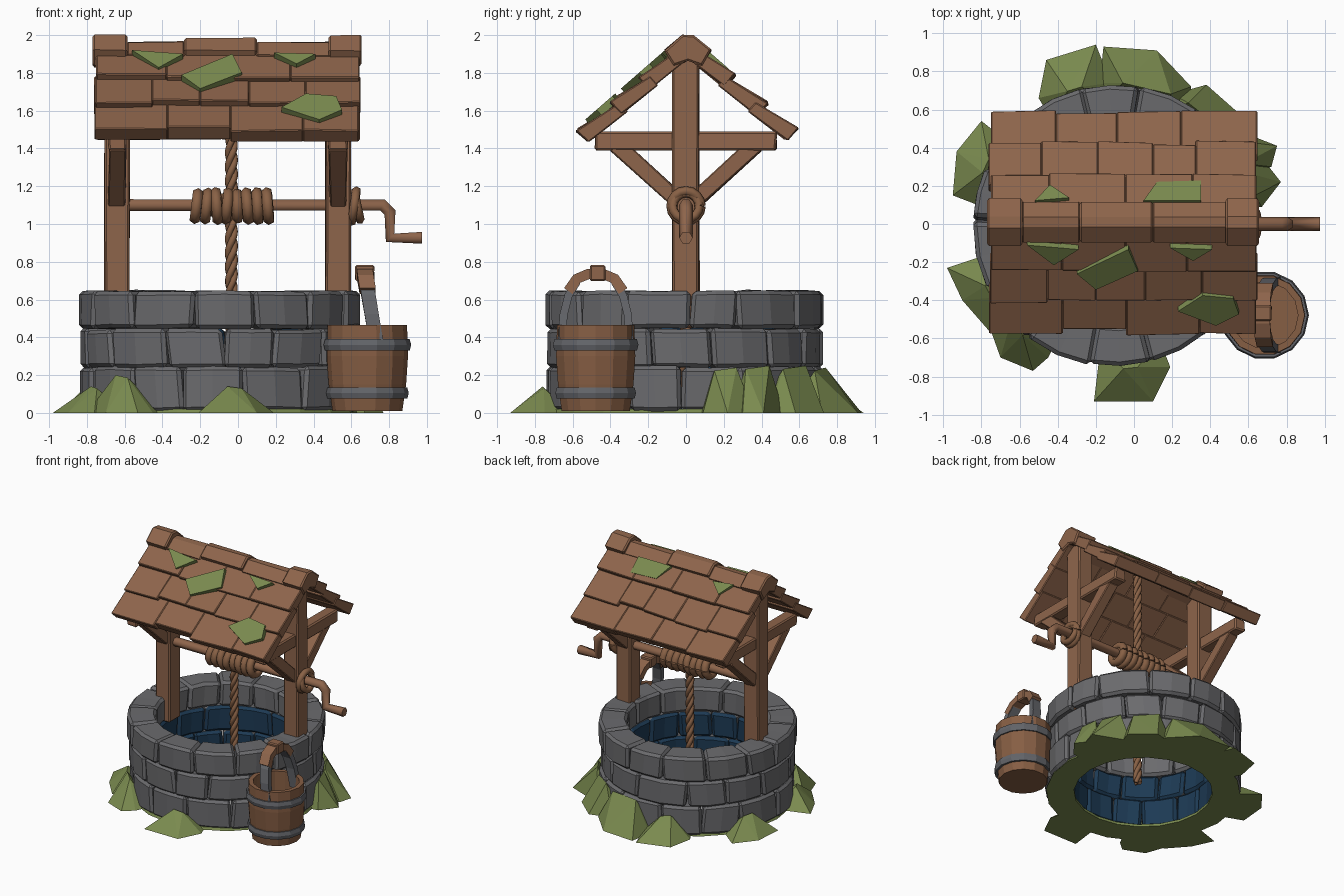
import bpy, bmesh, math, random
from mathutils import Vector

if "Cube" in bpy.data.objects:
    bpy.data.objects.remove(bpy.data.objects["Cube"])
random.seed(7)
CX, CY = -0.098, -0.01  # centre of the stone ring


def mat(name, c):
    m = bpy.data.materials.new(name)
    m.diffuse_color = (*c, 1)
    m.use_nodes = True
    m.node_tree.nodes["Principled BSDF"].inputs["Base Color"].default_value = m.diffuse_color
    return m


WOOD = mat("wood", (0.27, 0.129, 0.07))
DARKWOOD = mat("bucket wood", (0.24, 0.112, 0.057))
ROPE = mat("rope", (0.25, 0.12, 0.06))
STONE = mat("stone", (0.145, 0.145, 0.153))
IRON = mat("iron", (0.125, 0.129, 0.142))
MOSS = mat("moss", (0.195, 0.255, 0.078))
BLUE = mat("wet blue stone", (0.012, 0.042, 0.088))


def finish(bm, name, *mats):
    bmesh.ops.recalc_face_normals(bm, faces=bm.faces)
    me = bpy.data.meshes.new(name)
    bm.to_mesh(me)
    bm.free()
    for m in mats:
        me.materials.append(m)
    ob = bpy.data.objects.new(name, me)
    bpy.context.collection.objects.link(ob)
    return ob


def jit(a):
    return random.uniform(-a, a)


def loft(bm, rings, closed=False):
    """Joins rings of points into a tube, capped unless closed."""
    vs = [[bm.verts.new(p) for p in r] for r in rings]
    n = len(vs[0])
    for i in range(len(vs) if closed else len(vs) - 1):
        a, b = vs[i], vs[(i + 1) % len(vs)]
        for k in range(n):
            bm.faces.new((a[k], a[(k + 1) % n], b[(k + 1) % n], b[k]))
    if not closed:
        bm.faces.new(vs[0])
        bm.faces.new(vs[-1])


def bar(name, a, b, wx, wt, m, bevel=0.01, j=0.006):
    """Hewn timber from a to b in a yz plane: width wx along x, wt across."""
    bm = bmesh.new()
    a, b = Vector(a), Vector(b)
    n = Vector((1, 0, 0)).cross((b - a).normalized()) * wt / 2
    x = Vector((wx / 2, 0, 0))
    loft(bm, [[p + s * x + t * n + Vector((jit(j), jit(j), 0))
               for s, t in ((-1, -1), (1, -1), (1, 1), (-1, 1))] for p in (a, b)])
    bmesh.ops.bevel(bm, geom=bm.edges[:], offset=bevel, segments=1, affect='EDGES')
    return finish(bm, name, m)


def tube(name, paths, r, m, res=1):
    cu = bpy.data.curves.new(name, 'CURVE')
    cu.dimensions = '3D'
    cu.bevel_depth, cu.bevel_resolution, cu.use_fill_caps = r, res, True
    for pts in paths:
        sp = cu.splines.new('POLY')
        sp.points.add(len(pts) - 1)
        for q, p in zip(sp.points, pts):
            q.co = (*p, 1)
    tmp = bpy.data.objects.new(name, cu)
    me = bpy.data.meshes.new_from_object(tmp)
    bpy.data.objects.remove(tmp)
    me.materials.clear()
    me.materials.append(m)
    ob = bpy.data.objects.new(name, me)
    bpy.context.collection.objects.link(ob)
    return ob


def lathe(name, prof, n, loc, m):
    """Spins a closed (radius, z) profile round a vertical axis."""
    bm = bmesh.new()
    loft(bm, [[Vector((r * math.cos(t), r * math.sin(t), z)) + Vector(loc) for r, z in prof]
              for t in (math.tau * i / n for i in range(n))], closed=True)
    return finish(bm, name, m)


# Stone ring: three courses of rough blocks, lower inner sides blue
bm = bmesh.new()
N = 14
for row, (z0, z1, R) in enumerate([(0.01, 0.243, 0.735), (0.24, 0.445, 0.73), (0.447, 0.645, 0.738)]):
    cuts = [math.tau * (i + 0.5 * row) / N + jit(0.06) for i in range(N)]
    for i in range(N):
        a0, a1 = cuts[i], cuts[(i + 1) % N] + (math.tau if i == N - 1 else 0)
        Rs, zt, lean = R + jit(0.01), z1 + jit(0.004), jit(0.02)
        st = bmesh.new()
        rings = []
        for t in (a0 + 0.003, (a0 + a1) / 2, a1 - 0.003):
            rings.append([(CX + r * math.cos(t + l), CY + r * math.sin(t + l), z + jit(0.004)) for r, z, l in
                          ((0.53, z0, -lean), (Rs, z0, -lean), (Rs, zt, lean), (0.53, zt, lean))])
        loft(st, rings)
        bmesh.ops.recalc_face_normals(st, faces=st.faces)
        sharp = [e for e in st.edges if e.calc_face_angle(0) > 0.7]
        bmesh.ops.bevel(st, geom=sharp, offset=0.02, segments=1, affect='EDGES')
        tmp = bpy.data.meshes.new("tmp")
        st.to_mesh(tmp)
        st.free()
        bm.from_mesh(tmp)
        bpy.data.meshes.remove(tmp)
bmesh.ops.recalc_face_normals(bm, faces=bm.faces)
for f in bm.faces:
    c = f.calc_center_median() - Vector((CX, CY, 0))
    f.material_index = int(math.hypot(c.x, c.y) < 0.555 and c.z < 0.445)
finish(bm, "stone_ring", STONE, BLUE)

# Moss base ring and faceted moss mounds (outline points, peak height)
lathe("moss_base", [(0.52, 0), (0.73, 0), (0.72, 0.02), (0.52, 0.02)], 20, (CX, CY, 0), MOSS)
MOUNDS = [
    ([(-0.21, -0.93), (0.1, -0.93), (0.19, -0.75)], 0.14),
    ([(-0.8, -0.42), (-0.7, -0.7), (-0.53, -0.77), (-0.45, -0.7)], 0.20),
    ([(-0.8, -0.17), (-0.98, -0.23), (-0.9, -0.4), (-0.76, -0.56)], 0.14),
    ([(-0.82, 0.1), (-0.95, 0.15), (-0.93, 0.38), (-0.8, 0.54)], 0.15),
    ([(-0.5, 0.66), (-0.46, 0.86), (-0.2, 0.94), (-0.12, 0.74)], 0.17),
    ([(-0.18, 0.74), (-0.16, 0.93), (0.12, 0.91), (0.3, 0.72), (0.3, 0.62)], 0.24),
    ([(0.2, 0.68), (0.38, 0.73), (0.55, 0.58), (0.5, 0.44)], 0.25),
    ([(0.47, 0.52), (0.75, 0.41), (0.72, 0.3)], 0.25),
    ([(0.66, 0.36), (0.77, 0.22), (0.67, 0.09)], 0.24)]
for i, (pts, h) in enumerate(MOUNDS):
    bm = bmesh.new()
    C = Vector((CX, CY, 0))
    vs = [Vector((x, y, 0)) for x, y in pts]
    mid = (vs[0] + vs[-1]) / 2 - C
    spread = 0.5 if h > 0.21 else 0.2  # tall mounds are broad, low ones peaked
    peaks = [C + (mid.lerp(v - C, spread)).normalized() * 0.75 + Vector((0, 0, z))
             for v, z in ((vs[0], h), (vs[-1], h * 0.93))]
    inner = [C + (v - C).normalized() * 0.64 for v in (vs[0], vs[-1])]
    for p in vs + peaks + inner:
        bm.verts.new(p)
    bmesh.ops.convex_hull(bm, input=bm.verts[:])
    finish(bm, f"moss_mound_{i}", MOSS)

# Timber frames: post, cross beam and two braces on each side
for side, x in (("left", -0.64), ("right", 0.53)):
    bar(f"{side}_post", (x, 0, 0.45), (x, 0, 1.9), 0.13, 0.14, WOOD)
    bar(f"{side}_cross_beam", (x, -0.48, 1.44), (x, 0.48, 1.44), 0.1, 0.1, WOOD)
    for d in (-1, 1):
        bar(f"{side}_brace", (x, 0.37 * d, 1.42), (x, 0.03 * d, 1.11), 0.09, 0.085, WOOD, 0.006)

# Roof: three overlapping shingle rows per slope
ANG = math.atan(0.87)


def on_roof(x, s, h, d):
    """Point at s down the slope and h above it; d is the slope's side."""
    return Vector((x, 0.01 + d * (s * math.cos(ANG) + h * math.sin(ANG)),
                   2.01 - s * math.sin(ANG) + h * math.cos(ANG)))


for d, nm in ((-1, "front"), (1, "back")):
    bm = bmesh.new()
    for row, (s0, s1) in enumerate([(0.05, 0.345), (0.3, 0.555), (0.51, 0.77)]):
        n = 5 if (row + d) % 2 == 0 else 4
        xs = [-0.755 + 1.4 * k / n + (jit(0.05) if 0 < k < n else jit(0.008)) for k in range(n + 1)]
        for k in range(n):
            e, lift = s1 + jit(0.014), jit(0.008)
            loft(bm, [[on_roof(x, s0, -0.04, d), on_roof(x, e + jit(0.01), lift, d),
                       on_roof(x, e - 0.005, lift - 0.09, d), on_roof(x, s0, -0.105, d)]
                      for x in (xs[k] - 0.001, xs[k + 1] + 0.001)])
    bmesh.ops.recalc_face_normals(bm, faces=bm.faces)
    bmesh.ops.bevel(bm, geom=bm.edges[:], offset=0.006, segments=1, affect='EDGES')
    finish(bm, f"{nm}_shingles", WOOD)

# Ridge cap pieces, heavier at both ends
for k, (x0, x1, g, top) in enumerate([(-0.77, -0.585, 1.0, 1.998), (-0.59, -0.28, 0.85, 1.965),
                                      (-0.285, 0.1, 0.85, 1.985), (0.095, 0.49, 0.85, 1.965),
                                      (0.48, 0.655, 1.0, 1.998)]):
    bm = bmesh.new()
    prof = [(-0.125, -0.08), (-0.075, -0.165), (0, -0.13), (0.075, -0.165), (0.125, -0.08), (0.03, 0), (-0.03, 0)]
    loft(bm, [[(x, 0.01 + y * g, top + z * g + jit(0.006)) for y, z in prof] for x in (x0, x1)])
    bmesh.ops.recalc_face_normals(bm, faces=bm.faces)
    ends = [e for e in bm.edges if abs(e.verts[0].co.x - e.verts[1].co.x) < 0.01]
    bmesh.ops.bevel(bm, geom=ends, offset=0.01, segments=1, affect='EDGES')
    finish(bm, f"ridge_cap_{k}", WOOD)

# Moss patches lying on the roof (x, distance down slope)
PATCHES = [(-1, [(-0.56, 0.15), (-0.29, 0.18), (-0.42, 0.29)]),
           (-1, [(-0.3, 0.35), (-0.03, 0.18), (0.02, 0.33), (-0.2, 0.46)]),
           (-1, [(0.19, 0.17), (0.41, 0.18), (0.31, 0.26)]),
           (-1, [(0.23, 0.61), (0.36, 0.5), (0.52, 0.52), (0.55, 0.63), (0.43, 0.71)]),
           (1, [(0.05, 0.15), (0.35, 0.15), (0.35, 0.29), (0.12, 0.28)]),
           (1, [(-0.52, 0.15), (-0.34, 0.17), (-0.44, 0.26)])]
for k, (d, pts) in enumerate(PATCHES):
    bm = bmesh.new()
    loft(bm, [[on_roof(x, s, h, d) for x, s in pts] for h in (-0.03, 0.012 if d < 0 else 0.0)])
    finish(bm, f"roof_moss_{k}", MOSS)

# Axle running into the crank, drum, rope coil and hub wrap
tube("axle_and_crank", [[(-0.64, 0, 1.1), (0.765, 0, 1.1), (0.805, 0, 1.06), (0.805, 0, 0.927), (0.975, 0, 0.927)]],
     0.036, WOOD)


def loop(x, R, tilt, n=16):
    return [(x + tilt * math.sin(t), R * math.cos(t), 1.095 + R * math.sin(t))
            for t in (math.tau * i / n for i in range(n + 1))]


tube("rope_coil", [loop(-0.22 + 0.054 * k, 0.067 + jit(0.004), jit(0.008)) for k in range(8)], 0.031, ROPE)
tube("axle_drum", [[(-0.23, 0, 1.1), (0.17, 0, 1.1)]], 0.07, ROPE)
tube("hub_wrap", [loop(0.615, 0.08, 0.012), loop(0.63, 0.07, -0.015)], 0.025, ROPE)

# Twisted hanging rope: three helical strands
strands = []
for k in range(3):
    strands.append([(-0.035 + 0.017 * math.cos(t), 0.017 * math.sin(t), 0.05 + 0.0145 * i)
                    for i, t in ((i, i * 0.4 + math.tau * k / 3) for i in range(125))])
tube("hanging_rope", strands, 0.018, ROPE)

# Bucket: staved body, iron hoops, strap handle with wooden grip
B = (0.685, -0.478, 0)
lathe("bucket_body", [(0.0005, 0.01), (0.185, 0.01), (0.205, 0.15), (0.215, 0.3), (0.21, 0.465),
                      (0.175, 0.465), (0.175, 0.12), (0.0005, 0.12)], 14, B, DARKWOOD)
for nm, z, r in (("lower", 0.105, 0.205), ("upper", 0.36, 0.218)):
    lathe(f"{nm}_hoop", [(r - 0.03, z - 0.03), (r + 0.006, z - 0.03), (r + 0.014, z), (r + 0.006, z + 0.03),
                         (r - 0.03, z + 0.03)], 14, B, IRON)


def strap(name, pts, w, t, m):
    """Flat strip swept along (y, z) points, leaning in x with height."""
    bm = bmesh.new()
    rings = []
    for i, p in enumerate(pts):
        a, b = Vector(pts[max(i - 1, 0)]), Vector(pts[min(i + 1, len(pts) - 1)])
        n = (b - a).normalized().orthogonal() * t / 2
        x = 0.735 - 0.17 * (p[1] - 0.36)
        rings.append([(x + s * w / 2, B[1] + p[0] + q * n.x, p[1] + q * n.y)
                      for s, q in ((-1, -1), (1, -1), (1, 1), (-1, 1))])
    loft(bm, rings)
    finish(bm, name, m)


for d in (-1, 1):
    strap("handle_strap", [(0.18 * d, 0.36), (0.17 * d, 0.52), (0.145 * d, 0.62), (0.1 * d, 0.695)], 0.075, 0.042, IRON)
strap("handle_grip", [(-0.145, 0.645), (-0.1, 0.71), (-0.04, 0.735), (0.04, 0.735), (0.1, 0.71), (0.145, 0.645)],
      0.085, 0.055, WOOD)
bar("grip_block", (0.672, B[1] - 0.03, 0.74), (0.672, B[1] + 0.05, 0.74), 0.1, 0.085, WOOD, 0.008, 0.003)
